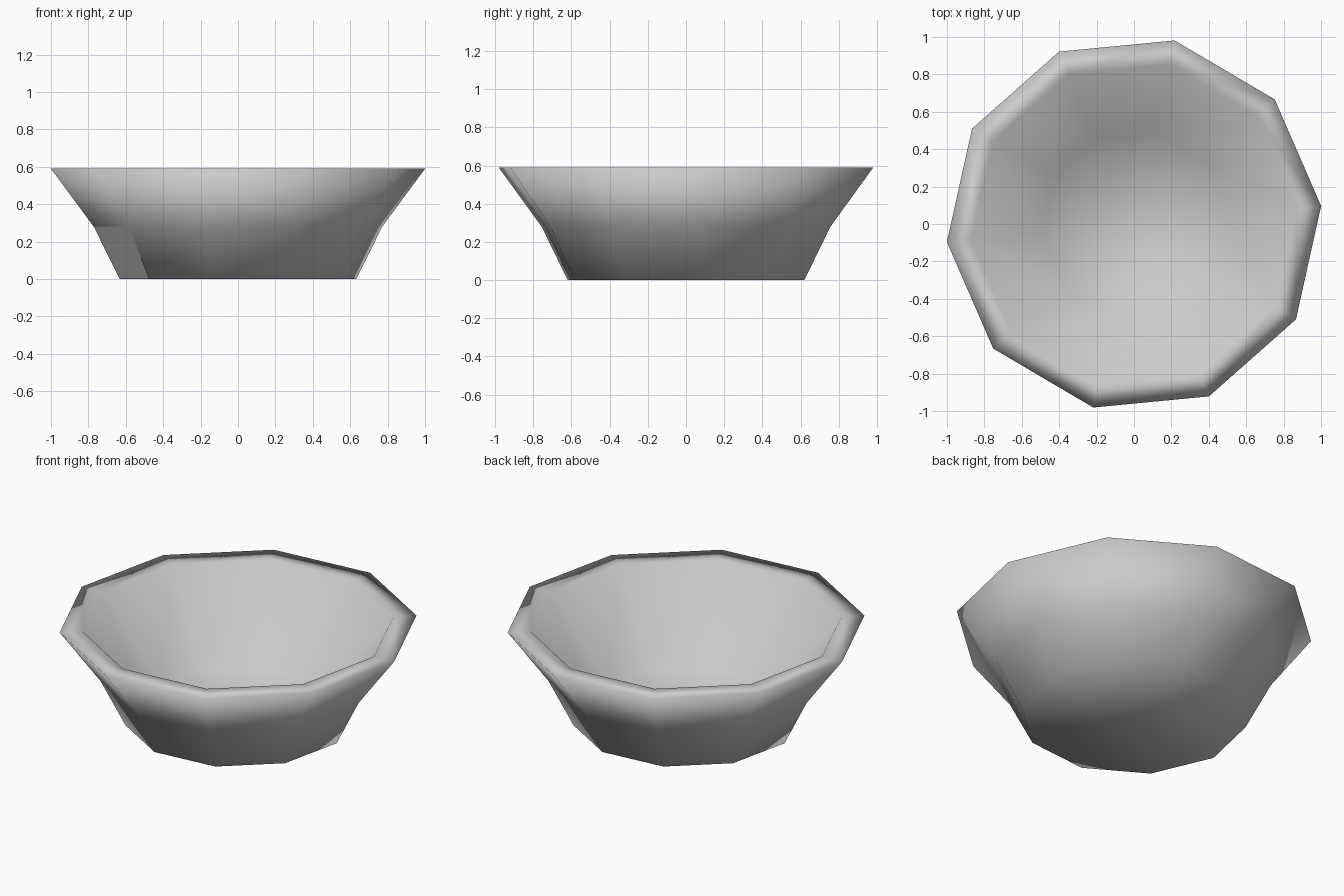
import bpy, bmesh, math

cube = bpy.data.objects.get("Cube")
if cube:
    bpy.data.objects.remove(cube, do_unlink=True)

SIDES = 10
TURN = math.radians(5.5)

# Plain grey material
grey = bpy.data.materials.new("plain grey")
grey.use_nodes = True
colour = (0.6, 0.6, 0.6, 1)
grey.diffuse_color = colour
grey.node_tree.nodes["Principled BSDF"].inputs["Base Color"].default_value = colour

# Profile (radius, height): foot, waist, outer rim, inner rim, inner floor
profile = [(0.635, 0), (0.775, 0.28), (1.005, 0.59), (0.875, 0.59), (0.5, 0.1)]

bm = bmesh.new()
rings = []
for radius, height in profile:
    angles = [TURN + math.tau * i / SIDES for i in range(SIDES)]
    rings.append([bm.verts.new((radius * math.cos(a), radius * math.sin(a), height))
                  for a in angles])

# Walls between neighbouring rings
for low, high in zip(rings, rings[1:]):
    for i in range(SIDES):
        j = (i + 1) % SIDES
        bm.faces.new((low[i], low[j], high[j], high[i]))

# Underside and inner floor
bm.faces.new(rings[0][::-1])
bm.faces.new(rings[-1])
bmesh.ops.recalc_face_normals(bm, faces=bm.faces[:])

# Smooth all over, except one flat facet on the lower wall
bm.faces.ensure_lookup_table()
for face in bm.faces:
    face.smooth = True
bm.faces[SIDES // 2].smooth = False

mesh = bpy.data.meshes.new("bowl")
bm.to_mesh(mesh)
bm.free()
mesh.materials.append(grey)
bowl = bpy.data.objects.new("bowl", mesh)
bpy.context.scene.collection.objects.link(bowl)
